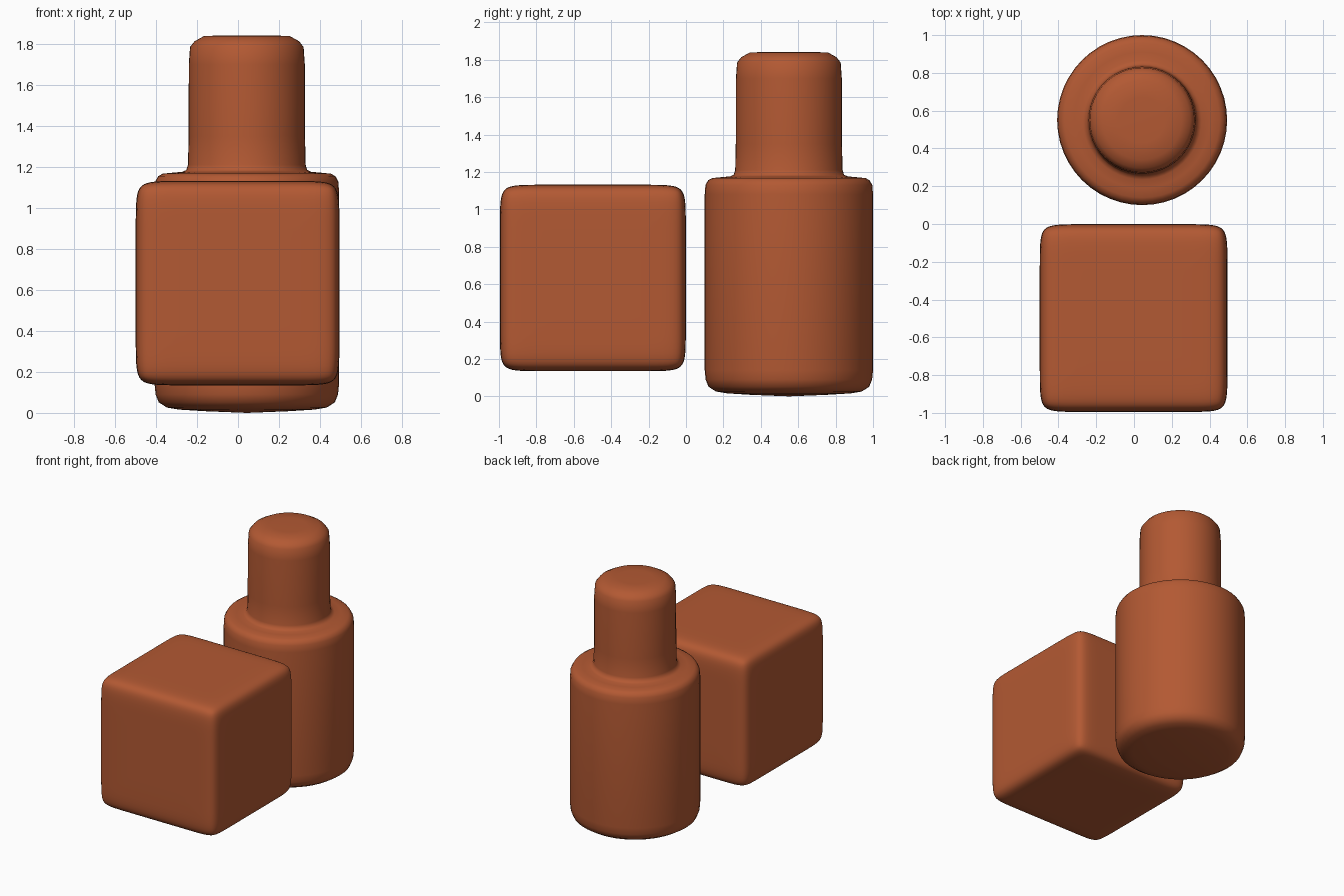
import bpy, bmesh, math

if "Cube" in bpy.data.objects:
    bpy.data.objects.remove(bpy.data.objects["Cube"])

clay = bpy.data.materials.new("terracotta")
clay.diffuse_color = (0.45, 0.10, 0.033, 1)
clay.use_nodes = True
clay.node_tree.nodes["Principled BSDF"].inputs["Base Color"].default_value = clay.diffuse_color


def finish(name, bm, location):
    bmesh.ops.recalc_face_normals(bm, faces=bm.faces[:])
    for f in bm.faces:
        f.smooth = True
    mesh = bpy.data.meshes.new(name)
    bm.to_mesh(mesh)
    bm.free()
    mesh.materials.append(clay)
    ob = bpy.data.objects.new(name, mesh)
    ob.location = location
    bpy.context.collection.objects.link(ob)
    return ob


# Soft block: cube with support loops near each edge, subdivided
bm = bmesh.new()
bmesh.ops.create_cube(bm, size=1.0)
for axis in range(3):
    for side in (-1, 1):
        co = [0, 0, 0]
        no = [0, 0, 0]
        co[axis] = side * 0.34
        no[axis] = 1
        bmesh.ops.bisect_plane(bm, geom=bm.verts[:] + bm.edges[:] + bm.faces[:],
                               plane_co=co, plane_no=no)
block = finish("soft_block", bm, (-0.002, -0.498, 0.633))
block.scale = (0.994, 0.994, 0.997)
sub = block.modifiers.new("round", 'SUBSURF')
sub.levels = sub.render_levels = 3

# Bottle: body, shoulder and neck turned from one (radius, height) profile
profile = [(0, 0.0), (0.2, 0.008), (0.33, 0.016), (0.39, 0.026), (0.43, 0.052),
           (0.445, 0.09), (0.45, 0.14), (0.45, 1.08), (0.446, 1.13),
           (0.432, 1.155), (0.41, 1.167), (0.36, 1.172), (0.315, 1.176),
           (0.295, 1.185), (0.287, 1.21), (0.284, 1.35), (0.283, 1.70),
           (0.277, 1.785), (0.255, 1.813), (0.21, 1.838), (0.12, 1.842), (0, 1.842)]
SIDES = 48
bm = bmesh.new()
rings = []
for r, z in profile:
    n = SIDES if r > 0 else 1
    rings.append([bm.verts.new((r * math.cos(2 * math.pi * i / SIDES),
                                r * math.sin(2 * math.pi * i / SIDES), z))
                  for i in range(n)])
for a, b in zip(rings, rings[1:]):
    for i in range(SIDES):
        j = (i + 1) % SIDES
        if len(a) == 1:
            bm.faces.new((a[0], b[j], b[i]))
        elif len(b) == 1:
            bm.faces.new((a[i], a[j], b[0]))
        else:
            bm.faces.new((a[i], a[j], b[j], b[i]))
finish("bottle", bm, (0.043, 0.55, 0))
